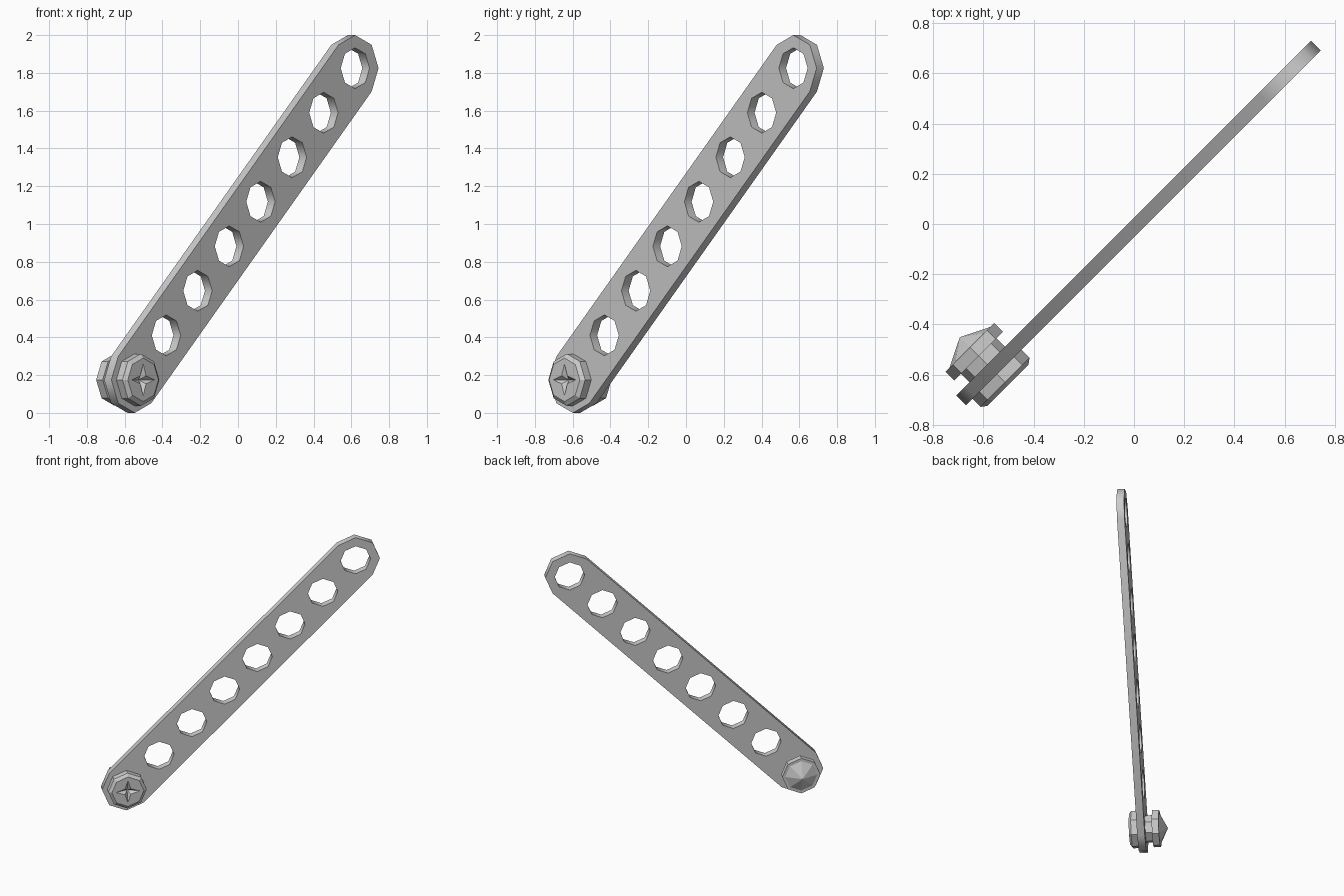
import bpy, bmesh, math
from mathutils import Matrix, Vector

if "Cube" in bpy.data.objects:
    bpy.data.objects.remove(bpy.data.objects["Cube"])

# Working frame: local x along the wall diagonal, local y up, local z out of the bar face
U = Vector((1, 1, 0)).normalized()
N = Vector((1, -1, 0)).normalized()
Z = Vector((0, 0, 1))
FRAME = Matrix((U, Z, N)).transposed().to_4x4()

START, END = Vector((-0.81, 0.175)), Vector((0.84, 1.825))
HOLES = 8
BAR_R, HOLE_R = 0.175, 0.108


def arc(center, radius, degrees):
    return [(center.x + radius * math.cos(math.radians(a)),
             center.y + radius * math.sin(math.radians(a)), 0) for a in degrees]


# Perforated bar: flat outline with octagonal holes, extruded
curve = bpy.data.curves.new("perforated_bar", 'CURVE')
curve.dimensions = '2D'
curve.fill_mode = 'BOTH'
curve.extrude = 0.027


def add_loop(points):
    spline = curve.splines.new('POLY')
    spline.points.add(len(points) - 1)
    for p, co in zip(spline.points, points):
        p.co = (*co, 1)
    spline.use_cyclic_u = True


add_loop(arc(END, BAR_R, range(-45, 136, 45)) + arc(START, BAR_R, range(135, 316, 45)))
for i in range(HOLES):
    add_loop(arc(START.lerp(END, i / (HOLES - 1)), HOLE_R, range(0, 360, 45)))

bar = bpy.data.objects.new("perforated_bar", curve)
bpy.context.collection.objects.link(bar)
bar.matrix_world = Matrix.Translation(N * 0.01) @ FRAME
bpy.context.view_layer.objects.active = bar
bar.select_set(True)
bpy.ops.object.convert(target='MESH')


def lathe(name, rings):
    """Eight-sided part about the bolt axis; ring = (height, radius, inner radius of odd corners)."""
    bm = bmesh.new()
    loops = []
    for h, r, odd in rings:
        if r == 0:
            loops.append([bm.verts.new((0, 0, h))] * 8)
        else:
            loops.append([bm.verts.new(((odd if k % 2 else r) * math.cos(k * math.pi / 4),
                                        (odd if k % 2 else r) * math.sin(k * math.pi / 4), h))
                          for k in range(8)])
    for a, b in zip(loops, loops[1:]):
        for k in range(8):
            j = (k + 1) % 8
            bm.faces.new(list(dict.fromkeys((a[k], a[j], b[j], b[k]))))
    for loop in (loops[0], loops[-1]):
        if len(set(loop)) == 8:
            bm.faces.new(loop)
    bmesh.ops.recalc_face_normals(bm, faces=bm.faces)
    mesh = bpy.data.meshes.new(name)
    bm.to_mesh(mesh)
    bm.free()
    ob = bpy.data.objects.new(name, mesh)
    bpy.context.collection.objects.link(ob)
    ob.matrix_world = FRAME @ Matrix.Translation((START.x, START.y, 0))


# Bolt head with bevelled rim and star-shaped drive recess
lathe("bolt_head", [(0.037, 0.138, 0.138), (0.083, 0.138, 0.138), (0.10, 0.115, 0.115),
                    (0.10, 0.085, 0.03), (0.065, 0, 0)])
# Shaft through the first hole
lathe("bolt_shaft", [(-0.07, 0.10, 0.10), (0.045, 0.10, 0.10)])
# Nut disc with pointed cap at the back
lathe("cap_nut", [(-0.172, 0, 0), (-0.115, 0.115, 0.115), (-0.115, 0.137, 0.137),
                  (-0.066, 0.137, 0.137)])
